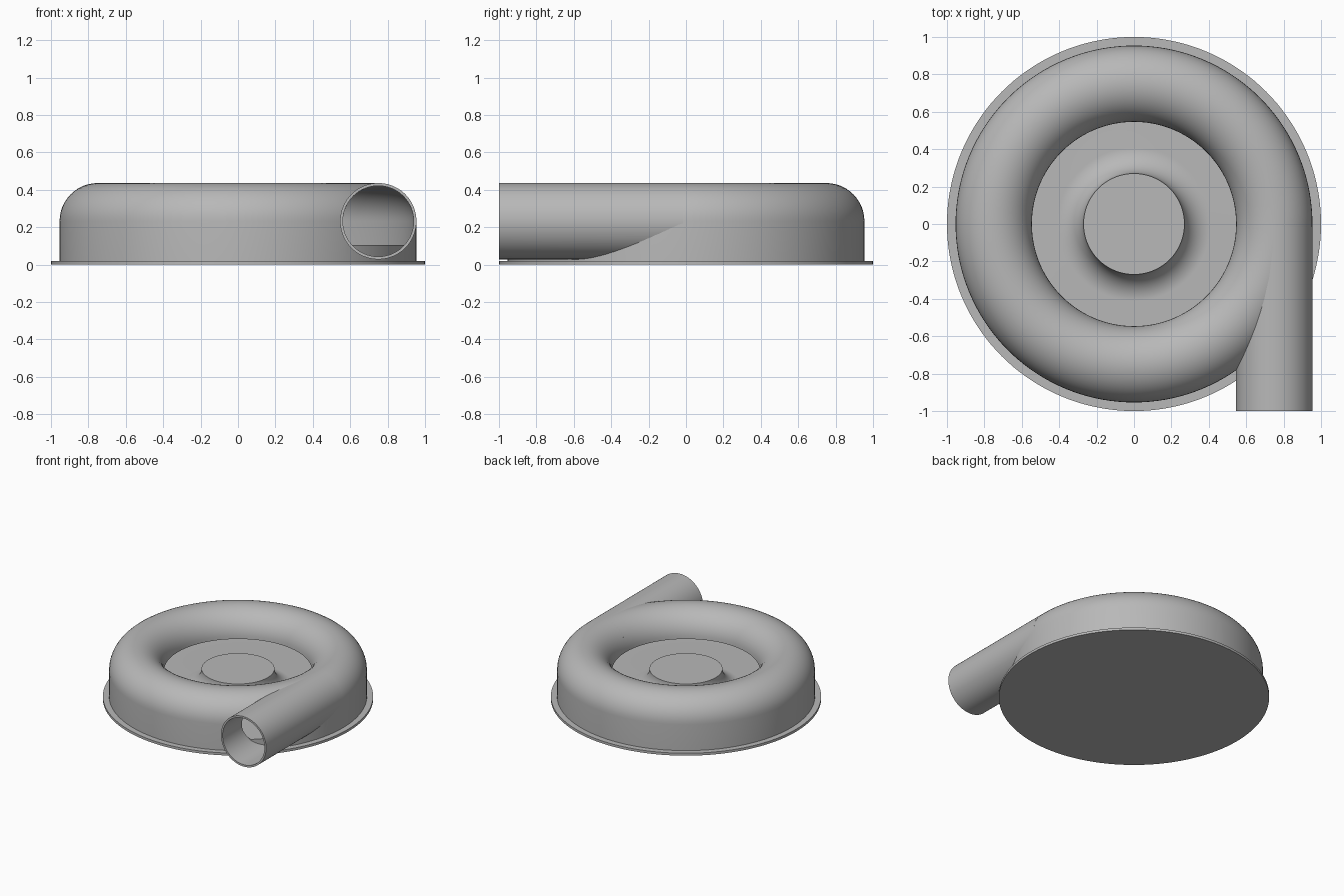
import bpy, bmesh
from math import sin, cos, pi
from mathutils import Matrix

cube = bpy.data.objects.get("Cube")
if cube:
    bpy.data.objects.remove(cube, do_unlink=True)

grey = bpy.data.materials.new("plain_grey")
grey.use_nodes = True
colour = (0.48, 0.48, 0.48, 1)
grey.diffuse_color = colour
grey.node_tree.nodes["Principled BSDF"].inputs["Base Color"].default_value = colour

STEPS = 144
TUBE_R, WALL = 0.204, 0.015     # outlet radius and shell thickness
RING_R, MID_Z = 0.75, 0.232     # centre line of the volute
BASE_Z, FLOOR_Z = 0.02, 0.105


def arc(cx, cz, r, a0, a1, n=24):
    angles = [a0 + (a1 - a0) * i / n for i in range(n + 1)]
    return [(cx + r * cos(a), cz + r * sin(a)) for a in angles]


def lathe(name, profile, matrix=Matrix()):
    """Revolve a closed (radius, height) profile around z."""
    bm = bmesh.new()
    verts = [bm.verts.new((r, 0, z)) for r, z in profile]
    edges = [bm.edges.new((verts[i - 1], verts[i])) for i in range(len(verts))]
    bmesh.ops.spin(bm, geom=verts + edges, cent=(0, 0, 0), axis=(0, 0, 1),
                   angle=2 * pi, steps=STEPS, use_merge=True)
    bmesh.ops.remove_doubles(bm, verts=bm.verts, dist=1e-5)
    bmesh.ops.dissolve_degenerate(bm, edges=bm.edges, dist=1e-6)
    # drop faces that collapsed onto the axis
    bmesh.ops.delete(bm, geom=[e for e in bm.edges if not e.link_faces], context="EDGES")
    bmesh.ops.recalc_face_normals(bm, faces=bm.faces)
    bm.transform(matrix)
    mesh = bpy.data.meshes.new(name)
    bm.to_mesh(mesh)
    bm.free()
    mesh.materials.append(grey)
    ob = bpy.data.objects.new(name, mesh)
    bpy.context.collection.objects.link(ob)
    return ob


def activate(ob):
    bpy.ops.object.select_all(action="DESELECT")
    ob.select_set(True)
    bpy.context.view_layer.objects.active = ob


def cut(ob, cutter):
    mod = ob.modifiers.new("cut", "BOOLEAN")
    mod.operation = "DIFFERENCE"
    mod.solver = "EXACT"
    mod.object = cutter
    activate(ob)
    bpy.ops.object.modifier_apply(modifier=mod.name)
    bpy.data.objects.remove(cutter, do_unlink=True)


# Base plate
base = lathe("base_plate", [(0, 0), (1, 0), (1, BASE_Z), (0, BASE_Z)])

# Floor with central hub flaring into it
hub_r, hub_z = 0.27, 0.245
fillet = hub_z - FLOOR_Z
floor = lathe("hub_and_floor",
              [(0, BASE_Z), (0.945, BASE_Z), (0.945, FLOOR_Z)]
              + arc(hub_r + fillet, hub_z, fillet, 1.5 * pi, pi)
              + [(0, hub_z)])

# Volute casing: half-round shell with a straight outer skirt
outer = arc(RING_R, MID_Z, TUBE_R, 0, pi)
inner = arc(RING_R, MID_Z, TUBE_R - WALL, pi, 0)
skirt_in = RING_R + TUBE_R - WALL
casing = lathe("volute_casing",
               [(skirt_in, BASE_Z), (RING_R + TUBE_R, BASE_Z)] + outer + inner)

# Outlet pipe, tangent to the casing and pointing forward
along_y = Matrix.Translation((RING_R, 0, MID_Z)) @ Matrix.Rotation(pi / 2, 4, "X")
bore_r = TUBE_R - WALL
pipe = lathe("outlet_pipe", [(bore_r, 0.015), (TUBE_R, 0.015), (TUBE_R, 1), (bore_r, 1)],
             along_y)

# Open the casing into the pipe, and clear the pipe out of the casing
bore = lathe("bore_cutter", [(0, 0.02), (bore_r, 0.02), (bore_r, 1.1), (0, 1.1)], along_y)
cavity = lathe("cavity_cutter",
               [(0, 0.01), (skirt_in, 0.01)] + inner[::-1] + [(0, MID_Z)])
for helper in (bore, cavity):
    helper.hide_render = True
cut(casing, bore)
cut(pipe, cavity)

for ob in (base, floor, casing, pipe):
    activate(ob)
    bpy.ops.object.shade_smooth_by_angle(angle=pi / 6)
